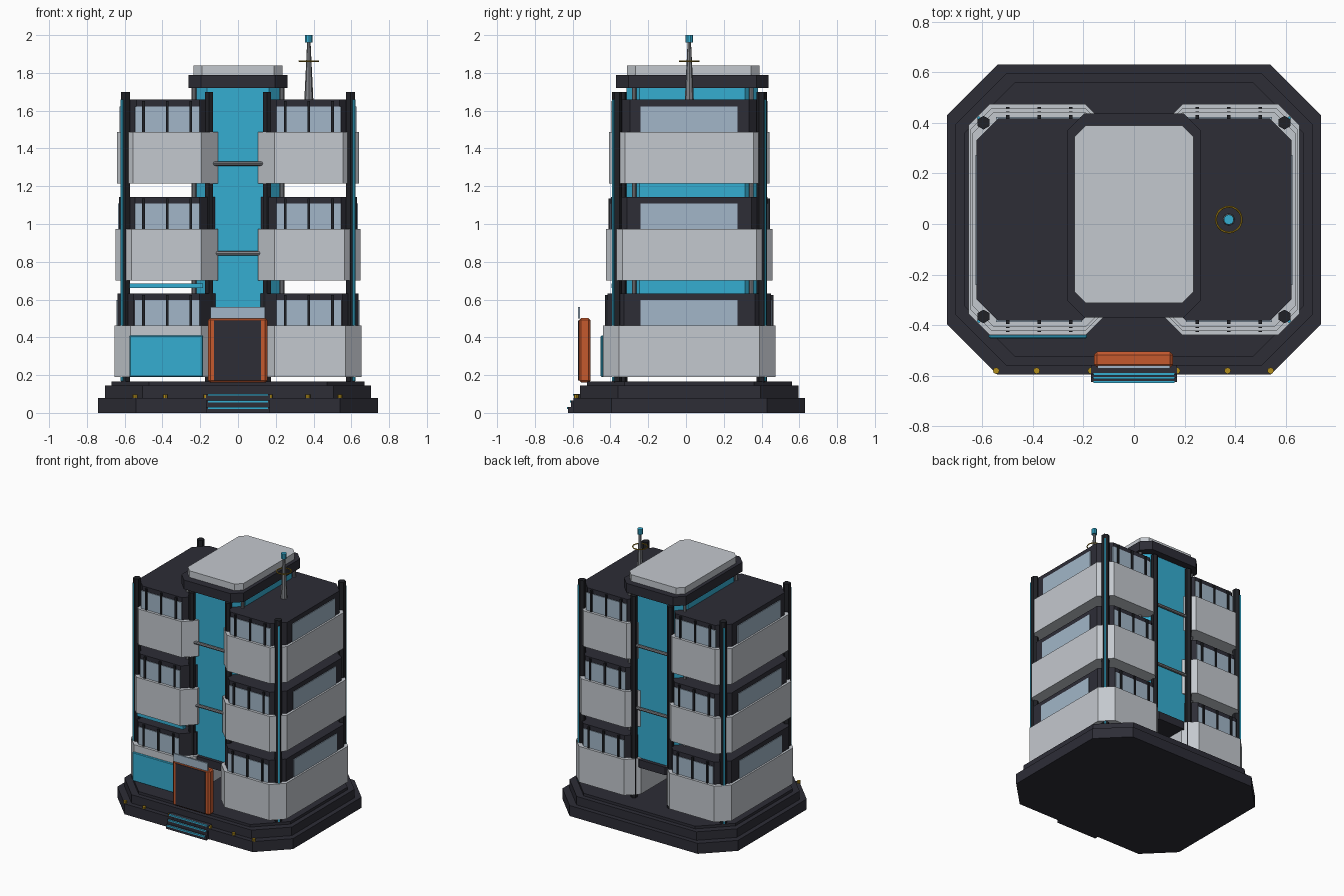
import bpy, bmesh, math
from mathutils import Matrix

if "Cube" in bpy.data.objects:
    bpy.data.objects.remove(bpy.data.objects["Cube"])

def mat(name, r, g, b):
    m = bpy.data.materials.new(name)
    m.diffuse_color = (r, g, b, 1)
    m.use_nodes = True
    m.node_tree.nodes["Principled BSDF"].inputs["Base Color"].default_value = m.diffuse_color
    return m

DARK = mat("dark slate", .026, .026, .037)
BLACK = mat("near black", .014, .015, .019)
WHITE = mat("pale grey", .55, .58, .62)
CYAN = mat("cyan", .036, .42, .64)
GLASS = mat("window glass", .36, .47, .58)
ORANGE = mat("orange", .56, .10, .027)
YELLOW = mat("amber", .45, .27, .012)
METAL = mat("metal grey", .22, .23, .25)
CY = .0175  # centre line of the building in y

def finish(bm, name, m):
    bmesh.ops.recalc_face_normals(bm, faces=bm.faces)
    me = bpy.data.meshes.new(name)
    bm.to_mesh(me)
    bm.free()
    me.materials.append(m)
    ob = bpy.data.objects.new(name, me)
    bpy.context.collection.objects.link(ob)
    return ob

def prism(name, m, x0, x1, y0, y1, z0, z1, c):
    """Rectangular block with chamfered vertical corners."""
    x0, x1 = min(x0, x1), max(x0, x1)
    pts = [(x0 + c, y0), (x1 - c, y0), (x1, y0 + c), (x1, y1 - c),
           (x1 - c, y1), (x0 + c, y1), (x0, y1 - c), (x0, y0 + c)]
    bm = bmesh.new()
    lo = [bm.verts.new((x, y, z0)) for x, y in pts]
    hi = [bm.verts.new((x, y, z1)) for x, y in pts]
    bm.faces.new(lo)
    bm.faces.new(hi)
    for i in range(8):
        j = (i + 1) % 8
        bm.faces.new((lo[i], lo[j], hi[j], hi[i]))
    return finish(bm, name, m)

def box(name, m, x0, x1, y0, y1, z0, z1, bevel=0):
    bm = bmesh.new()
    bmesh.ops.create_cube(bm, size=1)
    bmesh.ops.scale(bm, vec=(abs(x1 - x0), y1 - y0, z1 - z0), verts=bm.verts)
    bmesh.ops.translate(bm, vec=((x0 + x1) / 2, (y0 + y1) / 2, (z0 + z1) / 2), verts=bm.verts)
    if bevel:
        bmesh.ops.bevel(bm, geom=bm.edges[:], offset=bevel, segments=1, affect='EDGES')
    return finish(bm, name, m)

def rod(name, m, x, y, z, r, length, r2=None, n=6, axis='Z'):
    """Cylinder or cone centred on a point."""
    bm = bmesh.new()
    bmesh.ops.create_cone(bm, cap_ends=True, segments=n, radius1=r,
                          radius2=r if r2 is None else r2, depth=length)
    if axis == 'X':
        bmesh.ops.rotate(bm, matrix=Matrix.Rotation(math.pi / 2, 3, 'Y'), verts=bm.verts)
    bmesh.ops.translate(bm, vec=(x, y, z), verts=bm.verts)
    return finish(bm, name, m)

# stepped base
for i, (hx, z0, z1) in enumerate([(.74, 0, .08), (.705, .08, .145), (.67, .145, .165)]):
    hy = hx - .1275
    prism(f"base_tier_{i}", DARK, -hx, hx, CY - hy, CY + hy, z0, z1, .2)

# entrance steps with glowing edges
for i, (y, z) in enumerate([(-.624, .03), (-.608, .065), (-.594, .1)]):
    box(f"step_{i}", DARK, -.17, .17, y, -.5, 0, z)
    box(f"step_light_{i}", CYAN, -.16, .16, y - .005, y + .004, z - .009, z + .001)

# amber ground lights
for x in (-.545, -.385, -.17, -.015, .17, .37, .54):
    rod("ground_light", YELLOW, x, -.58, .088, .013, .018, n=8)

# two wings of three storeys
for s in (-1, 1):
    side = "left" if s < 0 else "right"
    for f in range(3):
        z = (.19, .70, 1.215)[f]
        zp, zt = z + .273, z + .443
        ho, hy = (.655, .648, .64)[f], (.457, .44, .425)[f]
        tag = f"{side}_{f}"
        prism("parapet_" + tag, WHITE, s * .107, s * ho, CY - hy, CY + hy, z, zp, .085)
        bx, by = ho - .018, hy - .025
        prism("storey_" + tag, DARK, s * .12, s * bx, CY - by, CY + by, z + .02, zt, .085)
        # side window
        a = s * bx
        box("side_window_" + tag, GLASS, a - .005, a + .005, CY - .258, CY + .255, zp, zt - .035)
        # front and back windows with mullions
        for e in (-1, 1):
            y = CY + e * by
            box("window_" + tag, GLASS, s * .205, s * .545, y - .005, y + .005, zp, zt - .035)
            for x in (.25, .375, .50):
                box("mullion_" + tag, BLACK, s * x - .007, s * x + .007,
                    y - .013, y + .013, zp, zt - .008)

    for e in (-1, 1):
        # outer corner columns with light strips
        y = CY + e * .383
        rod("outer_column", BLACK, s * .595, y, .93, .027, 1.54)
        strip = box("column_light", CYAN, -.006, .006, -.005, .005, .17, 1.66)
        strip.location = (s * .614, y + e * .019, 0)
        strip.rotation_euler.z = math.radians(-45 * s * e)
        # inner columns beside the core
        rod("inner_column", BLACK, s * .153, .035 + e * .37, .93, .024, 1.54)
        # slim metal posts at the core corners
        rod("core_post", METAL, s * .233, .035 + e * .31, 1.1, .012, 1.25, n=8)

# central glazed core, foot slab, cap and roof plate
prism("core", CYAN, -.235, .235, -.315, .382, .45, 1.73, .07)
prism("core_foot", DARK, -.15, .15, -.34, .41, .40, .46, .04)
prism("core_cap", DARK, -.262, .262, -.37, .437, 1.72, 1.79, .065)
prism("roof_plate", WHITE, -.235, .235, -.313, .39, 1.785, 1.84, .045)
for y in (-.335, .402):
    for z in (.845, 1.32):
        rod("core_crossbar", METAL, 0, y, z, .012, .27, n=8, axis='X')

# entrance frame, door and glass sign plate
box("door_frame", ORANGE, -.158, .155, -.567, -.505, .16, .503, .012)
box("door", DARK, -.127, .123, -.571, -.56, .172, .488)
box("entrance_plate", GLASS, -.145, .142, -.572, -.56, .50, .56)

# cyan panel and light bar on the left wing
box("front_panel", CYAN, -.575, -.185, -.452, -.436, .19, .41, .005)
box("under_storey_light", CYAN, -.575, -.185, -.395, -.36, .662, .685)

# rooftop antenna
rod("antenna_mast", METAL, .375, CY, 1.81, .024, .31, .009, n=8)
rod("antenna_tip", CYAN, .375, CY, 1.98, .02, .04, n=10)
bpy.ops.mesh.primitive_torus_add(major_radius=.051, minor_radius=.004, major_segments=20,
                                 minor_segments=6, location=(.375, CY, 1.862))
ring = bpy.context.object
ring.name = "antenna_ring"
ring.data.materials.append(YELLOW)
